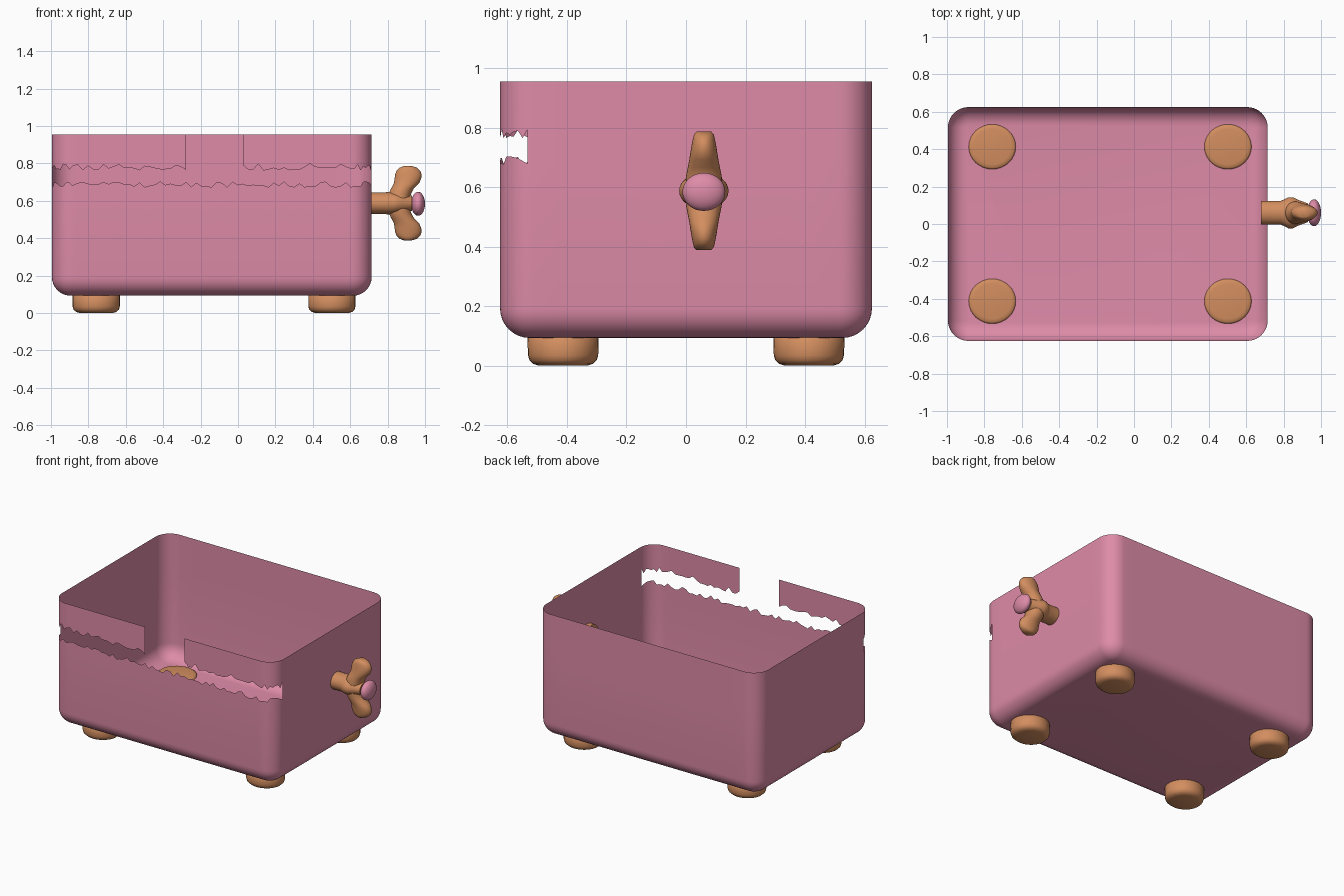
import bpy, bmesh, math, random
from mathutils import Vector

random.seed(4)
if "Cube" in bpy.data.objects:
    bpy.data.objects.remove(bpy.data.objects["Cube"])


def material(name, rgb):
    m = bpy.data.materials.new(name)
    m.use_nodes = True
    color = (*rgb, 1)
    m.diffuse_color = color
    m.node_tree.nodes["Principled BSDF"].inputs["Base Color"].default_value = color
    return m


pink = material("rose pink", (0.73, 0.26, 0.39))
wood = material("warm wood", (0.65, 0.27, 0.115))


def finish(name, bm, mat, angle=40):
    bmesh.ops.recalc_face_normals(bm, faces=bm.faces)
    mesh = bpy.data.meshes.new(name)
    bm.to_mesh(mesh)
    bm.free()
    mesh.materials.append(mat)
    obj = bpy.data.objects.new(name, mesh)
    bpy.context.collection.objects.link(obj)
    bpy.ops.object.select_all(action='DESELECT')
    obj.select_set(True)
    bpy.context.view_layer.objects.active = obj
    bpy.ops.object.shade_smooth_by_angle(angle=math.radians(angle))
    return obj


def loft(name, mat, place, sections, sides=32):
    """Capped stack of ellipses; each section is (height, shift, radius u, radius v)."""
    bm = bmesh.new()
    rings = []
    for h, shift, ru, rv in sections:
        angles = [math.tau * i / sides for i in range(sides)]
        rings.append([bm.verts.new(place(h, shift + ru * math.cos(a), rv * math.sin(a)))
                      for a in angles])
    for a, b in zip(rings, rings[1:]):
        for i in range(sides):
            j = (i + 1) % sides
            bm.faces.new((a[i], a[j], b[j], b[i]))
    bm.faces.new(rings[0])
    bm.faces.new(rings[-1])
    return finish(name, bm, mat, 60)


# Box: thin open shell with rounded corners
X0, X1, Y, R = -0.995, 0.715, 0.625, 0.11
BASE, TOP, FILLET = 0.093, 0.955, 0.1
corners = [(X0 + R, -Y + R, 180), (X1 - R, -Y + R, 270),
           (X1 - R, Y - R, 0), (X0 + R, Y - R, 90)]
side_steps = [54, 12, 16, 12]
outline = []
for k, (cx, cy, start) in enumerate(corners):
    for i in range(11):
        a = math.radians(start + 9 * i)
        n = Vector((math.cos(a), math.sin(a), 0))
        outline.append((Vector((cx, cy, 0)) + n * R, n))
    p, n = outline[-1]
    nx, ny, s = corners[(k + 1) % 4]
    q = Vector((nx, ny, 0)) + n * R
    for i in range(1, side_steps[k]):
        outline.append((p.lerp(q, i / side_steps[k]), n))

bm = bmesh.new()
columns = []
for p, n in outline:
    col = []
    for i in range(9):
        a = math.pi / 2 * i / 8
        col.append(p - n * FILLET * (1 - math.sin(a))
                   + Vector((0, 0, BASE + FILLET * (1 - math.cos(a)))))
    # Ragged lower and upper edges of the tear
    low = 0.688 + random.uniform(-0.016, 0.016)
    high = 0.783 + random.uniform(-0.022, 0.016)
    col += [p + Vector((0, 0, z)) for z in (low, high, TOP)]
    columns.append([bm.verts.new(v) for v in col])

count = len(columns)
for i in range(count):
    a, b = columns[i], columns[(i + 1) % count]
    mid = (outline[i][0] + outline[(i + 1) % count][0]) / 2
    torn = mid.y < -0.54
    gap = torn and -0.27 < mid.x < 0.035
    for k in range(len(a) - 1):
        if (k == 9 and torn) or (k == 10 and gap):
            continue
        bm.faces.new((a[k], b[k], b[k + 1], a[k + 1]))
bm.faces.new([c[0] for c in columns])
bmesh.ops.delete(bm, geom=[v for v in bm.verts if not v.link_faces], context='VERTS')
finish("box_shell", bm, pink)

# Feet: rounded pucks whose tops come just through the floor
foot = [(0, 0, .088, .082), (.006, 0, .108, .1), (.018, 0, .121, .113),
        (.035, 0, .126, .118), (.1, 0, .126, .12), (.106, 0, .118, .112),
        (.109, 0, .1, .094)]
for x, side in ((-0.758, "right"), (0.502, "left")):
    for y, end in ((-0.413, "front"), (0.413, "back")):
        loft(f"{end}_{side}_foot", wood,
             lambda h, u, v, x=x, y=y: (x + u, y + v, h), foot)

# Wind-up key: stem with swollen hub, along x
KY, KZ = 0.06, 0.587
loft("key_stem", wood, lambda h, u, v: (h, KY + u, KZ + v),
     [(.68, 0, .064, .058), (.785, 0, .064, .058), (.805, 0, .072, .06),
      (.825, 0, .083, .061), (.85, 0, .083, .059), (.88, 0, .068, .052),
      (.93, 0, .05, .04)])

# Key wings: flaring paddles above and below the hub
wing = [(0, .86, .055, .062), (.05, .865, .06, .06), (.08, .88, .061, .054),
        (.105, .9, .067, .049), (.13, .908, .071, .045), (.155, .911, .071, .041),
        (.175, .911, .062, .037), (.19, .91, .046, .033), (.199, .908, .02, .025)]
for sign, label in ((1, "upper"), (-1, "lower")):
    loft(f"{label}_key_wing", wood,
         lambda h, u, v, s=sign: (u, KY + v, KZ + s * h), wing)

# Key knob: flattened pink ball on the tip
bm = bmesh.new()
bmesh.ops.create_uvsphere(bm, u_segments=32, v_segments=16, radius=1)
for v in bm.verts:
    v.co = (0.963 + v.co.x * 0.037, KY + v.co.y * 0.072, KZ - 0.003 + v.co.z * 0.064)
finish("key_knob", bm, pink, 60)
